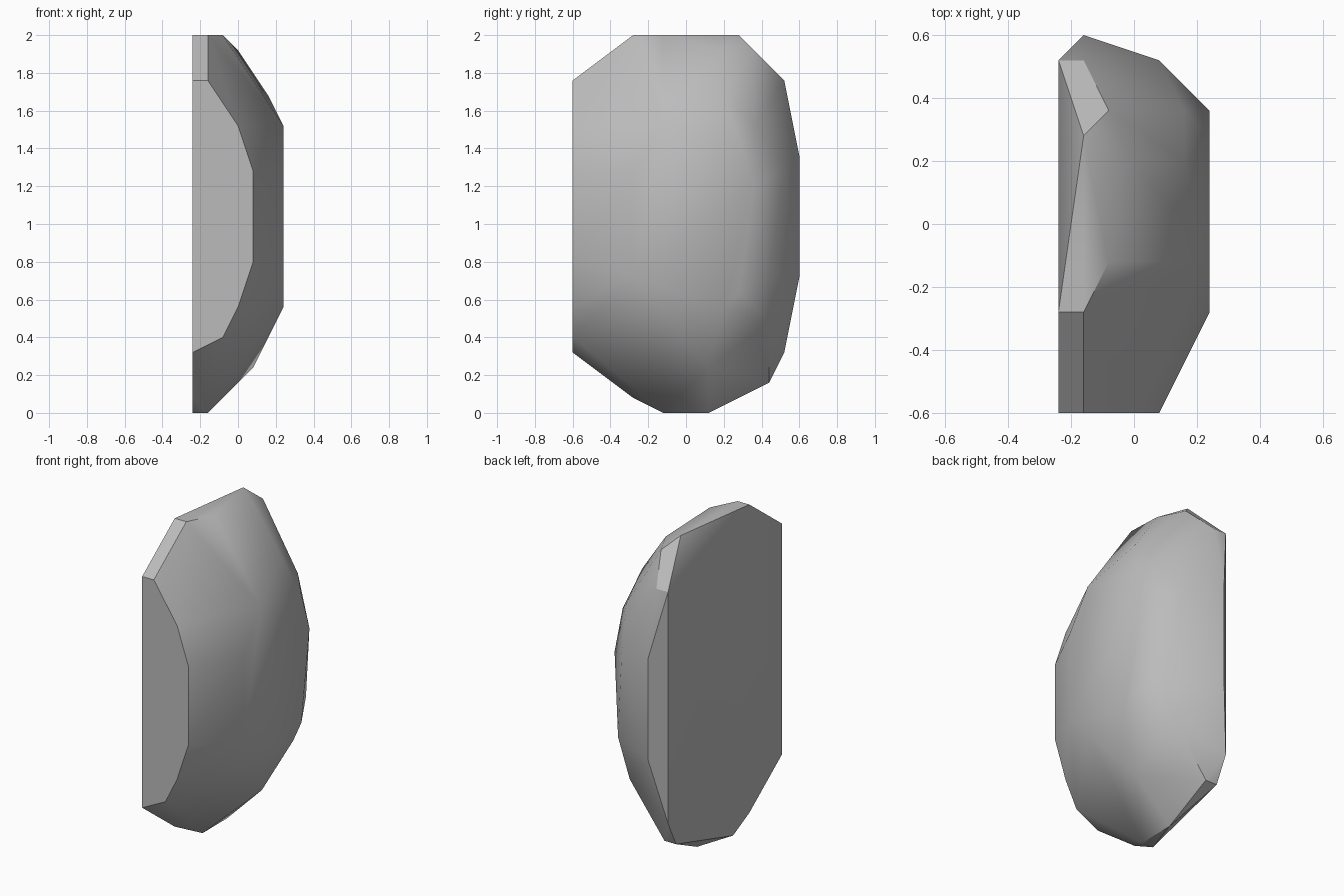
import bpy
import bmesh
import math

# Remove the default object only
default = bpy.data.objects.get("Cube")
if default:
    bpy.data.objects.remove(default, do_unlink=True)

CELL = 0.08

# Stone outline as slices from the flat left side to the flat right side,
# each slice given as (depth, height) in grid cells
SLICES = [
    [(0, 4), (0, 22), (4, 25), (14, 22), (14, 4), (13, 2), (6, 0), (4, 1)],
    [(0, 22), (4, 25), (11, 25), (14, 22), (15, 17), (15, 9), (13, 2), (9, 0), (6, 0)],
    [(0, 5), (6, 25), (12, 24)],
    [(0, 19), (0, 7), (10, 24)],
    [(0, 16), (0, 10), (9, 3), (13, 6), (14, 16)],
    [(10, 21), (12, 19), (13, 9)],
    [(4, 9), (4, 16), (6, 19), (11, 18), (12, 15), (11, 8), (10, 7), (6, 7)],
]


def make_material(name, color):
    """One flat colour for both viewport and render."""
    material = bpy.data.materials.new(name)
    material.use_nodes = True
    material.diffuse_color = color
    for node in material.node_tree.nodes:
        if node.type == "BSDF_PRINCIPLED":
            node.inputs["Base Color"].default_value = color
            node.inputs["Roughness"].default_value = 0.9
    return material


def build_stone(name, slices, material):
    """Wrap a faceted skin around the slices and merge the flat facets."""
    bm = bmesh.new()
    for column, outline in enumerate(slices):
        for depth, height in outline:
            x = (column - 3) * CELL
            y = (depth - 7.5) * CELL
            bm.verts.new((x, y, height * CELL))
    hull = bmesh.ops.convex_hull(bm, input=bm.verts[:])
    unused = {item for item in hull["geom_interior"] + hull["geom_unused"]
              if isinstance(item, bmesh.types.BMVert)}
    bmesh.ops.delete(bm, geom=list(unused), context="VERTS")
    bmesh.ops.dissolve_limit(bm, angle_limit=math.radians(1),
                             verts=bm.verts[:], edges=bm.edges[:])
    bmesh.ops.recalc_face_normals(bm, faces=bm.faces[:])

    mesh = bpy.data.meshes.new(name)
    bm.to_mesh(mesh)
    bm.free()
    mesh.materials.append(material)
    stone = bpy.data.objects.new(name, mesh)
    bpy.context.collection.objects.link(stone)
    return stone


# Half boulder: flat cut sides, softly shaded rounded side
grey = make_material("stone_grey", (0.5, 0.5, 0.5, 1.0))
stone = build_stone("half_boulder", SLICES, grey)

bpy.ops.object.select_all(action="DESELECT")
stone.select_set(True)
bpy.context.view_layer.objects.active = stone
bpy.ops.object.shade_smooth_by_angle(angle=math.radians(30))
